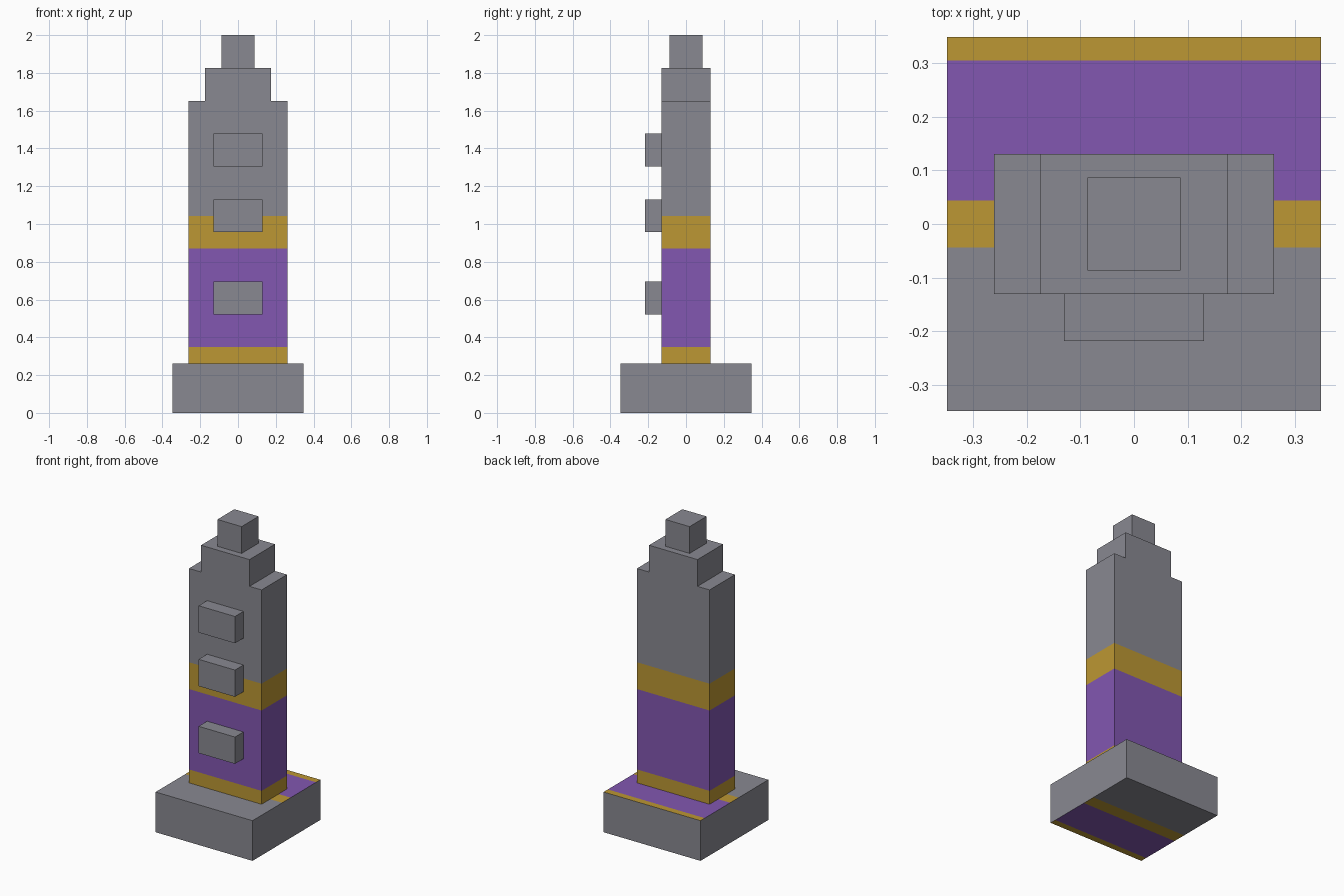
import bpy
import bmesh
from mathutils import Vector

cube = bpy.data.objects.get("Cube")
if cube:
    bpy.data.objects.remove(cube, do_unlink=True)

U = 2 / 23  # one block unit: the tower is 23 units tall


def srgb(r, g, b):
    def lin(c):
        c /= 255
        return c / 12.92 if c <= 0.04045 else ((c + 0.055) / 1.055) ** 2.4
    return (lin(r), lin(g), lin(b), 1)


def make_material(name, color):
    mat = bpy.data.materials.new(name)
    mat.use_nodes = True
    mat.diffuse_color = color
    bsdf = mat.node_tree.nodes["Principled BSDF"]
    bsdf.inputs["Base Color"].default_value = color
    bsdf.inputs["Roughness"].default_value = 0.8
    return mat


GREY, GOLD, PURPLE = 0, 1, 2
MATERIALS = [
    make_material("stone_grey", srgb(137, 137, 145)),
    make_material("gold", srgb(188, 151, 51)),
    make_material("purple", srgb(130, 87, 177)),
]


def prism(name, outline, y0, y1, cuts=(), axis="Z", rule=None):
    """Extrude an x-z outline from y0 to y1, cut it along an axis, colour by rule."""
    bm = bmesh.new()
    front = bm.faces.new([bm.verts.new((x * U, y0 * U, z * U)) for x, z in outline])
    new = bmesh.ops.extrude_face_region(bm, geom=[front])["geom"]
    bmesh.ops.translate(bm, vec=(0, (y1 - y0) * U, 0),
                        verts=[v for v in new if isinstance(v, bmesh.types.BMVert)])
    normal = Vector((axis == "X", axis == "Y", axis == "Z"))
    for c in cuts:
        bmesh.ops.bisect_plane(bm, geom=bm.verts[:] + bm.edges[:] + bm.faces[:],
                               plane_co=normal * c * U, plane_no=normal)
    bmesh.ops.recalc_face_normals(bm, faces=bm.faces[:])
    if rule:
        for f in bm.faces:
            f.material_index = rule(f.calc_center_median() / U, f.normal)
    mesh = bpy.data.meshes.new(name)
    bm.to_mesh(mesh)
    bm.free()
    for mat in MATERIALS:
        mesh.materials.append(mat)
    obj = bpy.data.objects.new(name, mesh)
    bpy.context.collection.objects.link(obj)
    return obj


def box(name, half_x, y0, y1, z0, z1, **kw):
    outline = [(-half_x, z0), (half_x, z0), (half_x, z1), (-half_x, z1)]
    return prism(name, outline, y0, y1, **kw)


# Stripes run across the plinth: towards the back on top, the front underneath
def plinth_rule(c, n):
    if abs(n.z) < 0.5:
        return GREY
    y = c.y if n.z > 0 else -c.y
    if y < -0.5:
        return GREY
    return PURPLE if 0.5 < y < 3.5 else GOLD


# Horizontal bands around the lower half of the shaft
def shaft_rule(c, n):
    if c.z > 12:
        return GREY
    return PURPLE if 4 < c.z < 10 else GOLD


box("plinth", 4, -4, 4, 0, 3, cuts=(-3.5, -0.5, 0.5, 3.5), axis="Y", rule=plinth_rule)

# Shaft with stepped shoulders
half = [(3, 3), (3, 19), (2, 19), (2, 21)]
prism("stepped_shaft", half + [(-x, z) for x, z in reversed(half)], -1.5, 1.5,
      cuts=(4, 10, 12), axis="Z", rule=shaft_rule)

box("top_block", 1, -1, 1, 21, 23)

# Blocks standing out from the front
for label, z in (("lower", 6), ("middle", 11), ("upper", 15)):
    box(label + "_front_block", 1.5, -2.5, -1.5, z, z + 2)
